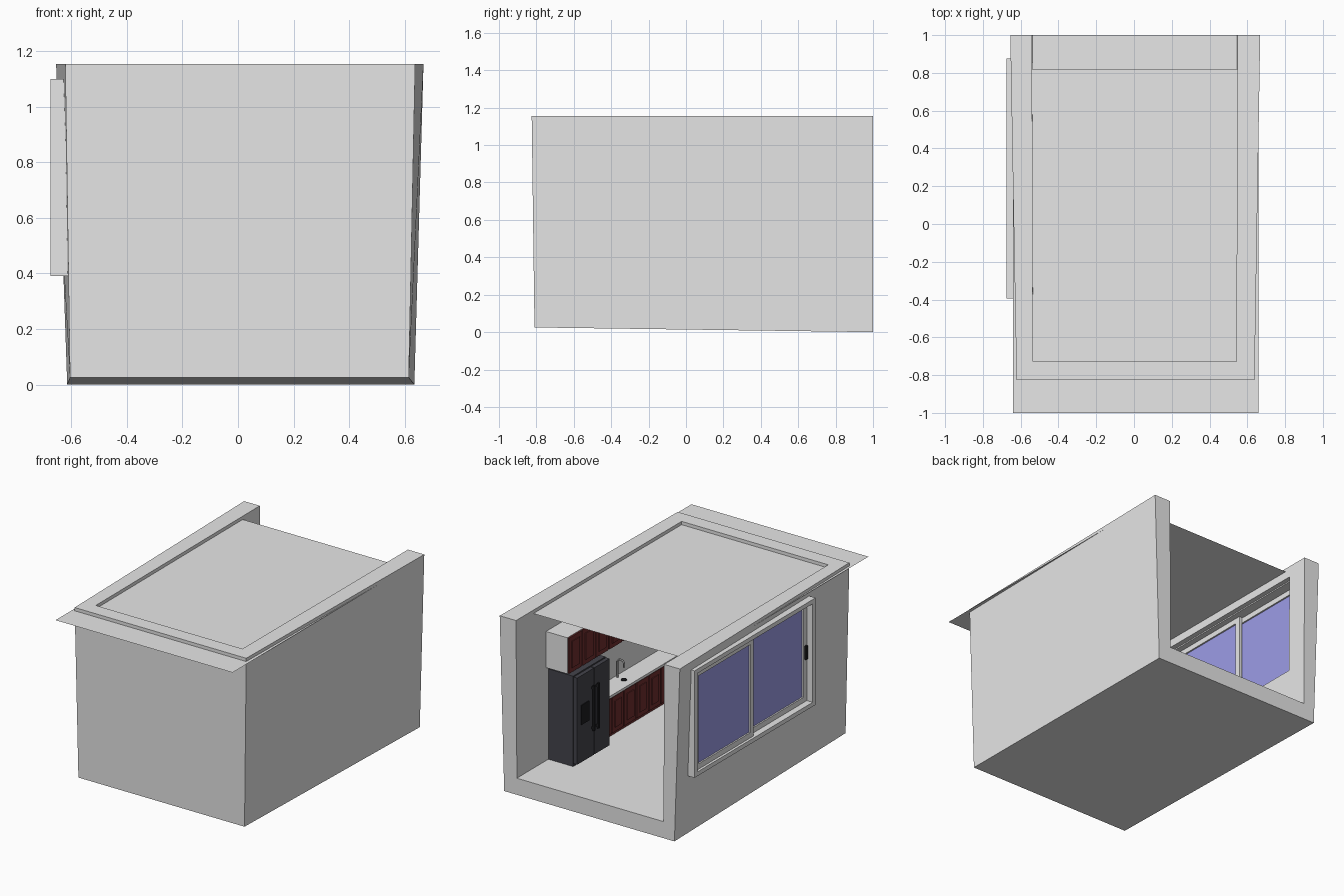
import bpy, bmesh, math
from mathutils import Vector

if "Cube" in bpy.data.objects:
    bpy.data.objects.remove(bpy.data.objects["Cube"])


def material(name, rgb):
    m = bpy.data.materials.new(name)
    m.diffuse_color = (*rgb, 1)
    m.use_nodes = True
    m.node_tree.nodes["Principled BSDF"].inputs["Base Color"].default_value = m.diffuse_color
    return m


GREY = material("wall grey", (0.8, 0.8, 0.8))
GLASS = material("window blue", (0.42, 0.42, 1.0))
RED = material("cabinet dark red", (0.16, 0.028, 0.028))
FRIDGE = material("fridge charcoal", (0.058, 0.058, 0.072))
BLACK = material("black", (0.012, 0.012, 0.014))
METAL = material("tap metal", (0.3, 0.3, 0.3))


def finish(name, bm, mat):
    bmesh.ops.recalc_face_normals(bm, faces=bm.faces)
    me = bpy.data.meshes.new(name)
    bm.to_mesh(me)
    bm.free()
    me.materials.append(mat)
    ob = bpy.data.objects.new(name, me)
    bpy.context.collection.objects.link(ob)
    return ob


def boxes(name, mat, *spans):
    """One object made of boxes, each given as x0, x1, y0, y1, z0, z1."""
    bm = bmesh.new()
    for x0, x1, y0, y1, z0, z1 in spans:
        geo = bmesh.ops.create_cube(bm, size=1)
        for v in geo["verts"]:
            v.co = Vector((x0 if v.co.x < 0 else x1,
                           y0 if v.co.y < 0 else y1,
                           z0 if v.co.z < 0 else z1))
    return finish(name, bm, mat)


def frame(name, x0, x1, y0, y1, z0, z1, w, wz):
    """Rectangular frame lying in the side wall."""
    return boxes(name, GREY,
                 (x0, x1, y0, y0 + w, z0, z1), (x0, x1, y1 - w, y1, z0, z1),
                 (x0, x1, y0 + w, y1 - w, z0, z0 + wz),
                 (x0, x1, y0 + w, y1 - w, z1 - wz, z1))


# room shell: slightly flared channel, open at the back and top
bm = bmesh.new()
outer = [(-.605, -.81, .025), (.615, -.81, .025), (.635, 1, 0), (-.615, 1, 0),
         (-.622, -.825, 1.155), (.638, -.825, 1.155), (.668, 1, 1.155), (-.655, 1, 1.155)]
inner = [(-.535, -.728, .11), (.542, -.728, .11), (.542, 1, .11), (-.535, 1, .11),
         (-.535, -.728, 1.155), (.542, -.728, 1.155), (.548, 1, 1.155), (-.54, 1, 1.155)]
vs = [bm.verts.new(c) for c in outer + inner]
sides = [(0, 1, 2, 3), (0, 1, 5, 4), (1, 2, 6, 5), (3, 0, 4, 7)]
rims = [(4, 5), (5, 6), (7, 4), (3, 2), (2, 6), (3, 7)]
for f in sides:
    bm.faces.new([vs[i] for i in f])
    bm.faces.new([vs[i + 8] for i in f])
for a, b in rims:
    bm.faces.new([vs[i] for i in (a, b, b + 8, a + 8)])
shell = finish("room_shell", bm, GREY)

# window opening cut through the left wall
cutter = boxes("window_cutter", GREY, (-.8, -.45, -.375, .855, .41, 1.08))
cutter.hide_render = True
mod = shell.modifiers.new("opening", "BOOLEAN")
mod.operation, mod.solver, mod.object = "DIFFERENCE", "EXACT", cutter
dg = bpy.context.evaluated_depsgraph_get()
cut_mesh = bpy.data.meshes.new_from_object(shell.evaluated_get(dg))
shell.modifiers.clear()
shell.data = cut_mesh
bpy.data.objects.remove(cutter)

# ceiling sheet, overhanging at the front
bm = bmesh.new()
bm.faces.new([bm.verts.new(c) for c in
              [(-.64, -1, 1.133), (.66, -1, 1.133), (.66, .82, 1.133), (-.64, .82, 1.133)]])
finish("ceiling", bm, GREY)

# sliding window: outer frame, two sashes, panes and pull
frame("window_frame", -.675, -.57, -.395, .875, .39, 1.10, .03, .028)
frame("rear_sash", -.658, -.634, .23, .845, .418, 1.072, .035, .035)
frame("front_sash", -.632, -.608, -.365, .29, .418, 1.072, .035, .035)
boxes("rear_pane", GLASS, (-.648, -.644, .265, .81, .453, 1.037))
boxes("front_pane", GLASS, (-.622, -.618, -.33, .255, .453, 1.037))
boxes("window_pull", BLACK, (-.645, -.632, -.358, -.34, .70, .79))

# fridge with two doors, handles and dispenser
boxes("fridge_body", FRIDGE, (.36, .542, .33, .67, .11, .71))
boxes("fridge_doors", FRIDGE, (.33, .356, .33, .487, .13, .705),
      (.33, .356, .493, .67, .13, .705))
boxes("fridge_handles", BLACK, (.31, .322, .46, .475, .3, .6),
      (.31, .322, .505, .52, .3, .6), *[(.318, .332, y, y + .015, z, z + .015)
                                        for y in (.46, .505) for z in (.31, .575)])
boxes("fridge_dispenser", BLACK, (.325, .331, .55, .63, .38, .51))


def door_row(name, x, y0, y1, z0, z1, count):
    """Row of framed cupboard doors on a cabinet front facing left."""
    w = (y1 - y0) / count
    spans = []
    for i in range(count):
        a, b = y0 + i * w + .005, y0 + (i + 1) * w - .005
        spans += [(x - .01, x, a, b, z0, z1),
                  (x - .015, x - .01, a + .025, b - .025, z0 + .03, z1 - .03)]
    boxes(name, RED, *spans)


# base cabinets and worktop along the right wall
boxes("base_cabinet", RED, (.425, .542, -.728, .32, .11, .375))
door_row("base_doors", .425, -.72, .315, .13, .365, 8)
boxes("worktop", GREY, (.405, .542, -.728, .325, .375, .392))

# wall cabinets
boxes("wall_cabinet", GREY, (.388, .545, -.728, .69, .725, .965))
door_row("wall_doors", .388, -.725, .69, .727, .963, 10)

# sink drain and curved tap
bm = bmesh.new()
bmesh.ops.create_cone(bm, cap_ends=True, segments=16, radius1=.018, radius2=.018, depth=.006)
drain = finish("sink_drain", bm, BLACK)
drain.location = (.47, -.02, .394)

cu = bpy.data.curves.new("tap", "CURVE")
cu.dimensions, cu.bevel_depth, cu.bevel_resolution = "3D", .006, 2
path = [(.525, -.03, .39), (.525, -.03, .49)]
path += [(.5 + .025 * math.cos(t), -.03, .49 + .025 * math.sin(t))
         for t in [math.pi * k / 6 for k in range(1, 7)]] + [(.475, -.03, .47)]
sp = cu.splines.new("POLY")
sp.points.add(len(path) - 1)
for p, c in zip(sp.points, path):
    p.co = (*c, 1)
cu.use_fill_caps = True
cu.materials.append(METAL)
bpy.context.collection.objects.link(bpy.data.objects.new("tap", cu))
